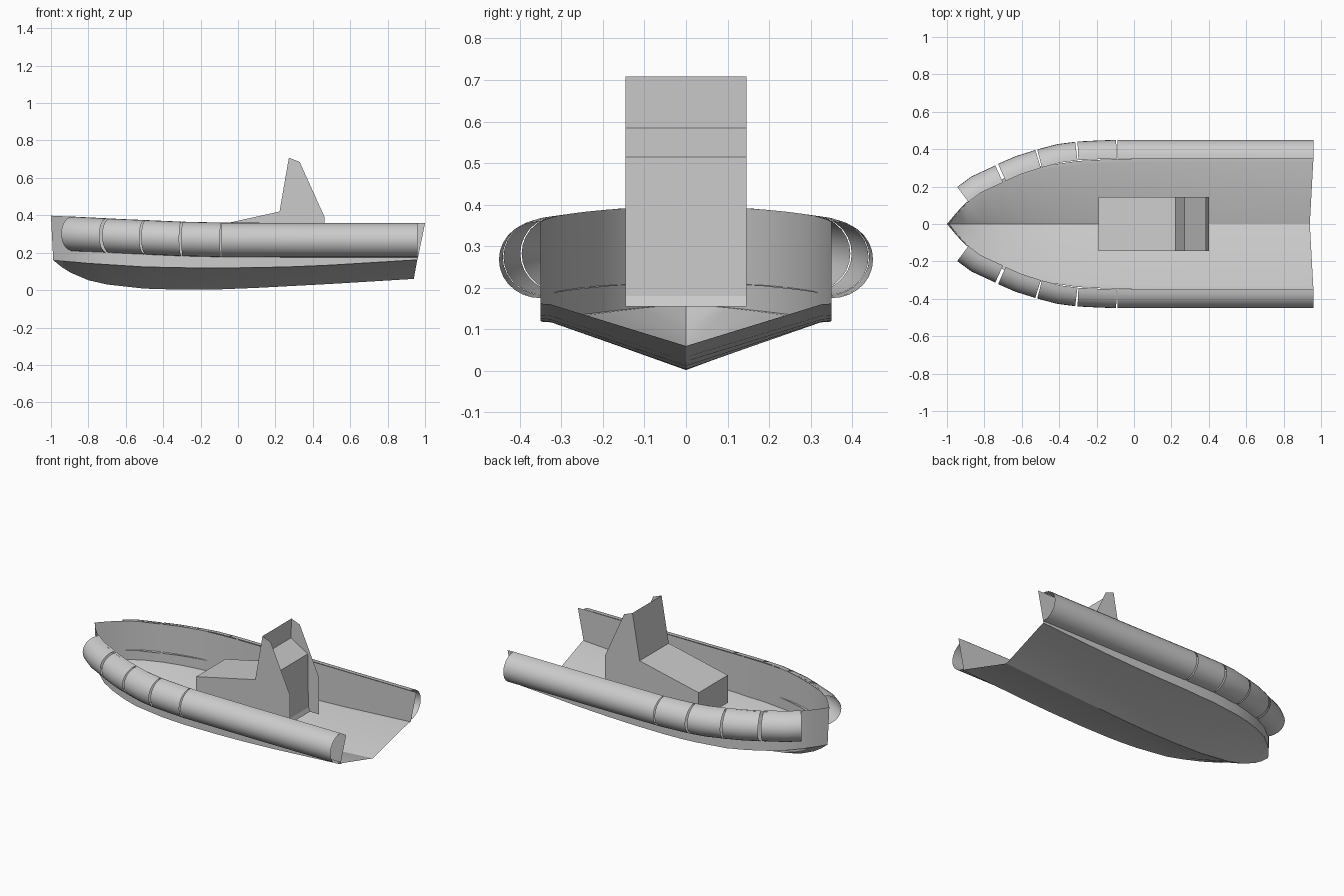
import bpy, bmesh, math
from mathutils import Vector

cube = bpy.data.objects.get("Cube")
if cube:
    bpy.data.objects.remove(cube)

grey = bpy.data.materials.new("plain_grey")
grey.use_nodes = True
grey.diffuse_color = (0.6, 0.6, 0.6, 1)
grey.node_tree.nodes["Principled BSDF"].inputs["Base Color"].default_value = (0.6, 0.6, 0.6, 1)


def finish(name, bm, smooth=None):
    """Turn a bmesh into a named object, optionally smooth shaded."""
    bmesh.ops.remove_doubles(bm, verts=bm.verts, dist=0.0005)
    mesh = bpy.data.meshes.new(name)
    bm.to_mesh(mesh)
    bm.free()
    mesh.materials.append(grey)
    obj = bpy.data.objects.new(name, mesh)
    bpy.context.collection.objects.link(obj)
    if smooth:
        bpy.ops.object.select_all(action='DESELECT')
        obj.select_set(True)
        bpy.context.view_layer.objects.active = obj
        bpy.ops.object.shade_smooth_by_angle(angle=math.radians(smooth))
    return obj


def loft(bm, rows, flip=False):
    """Skin a list of equally long point rows with quads."""
    grid = [[bm.verts.new(p) for p in row] for row in rows]
    for a, b in zip(grid, grid[1:]):
        for i in range(len(a) - 1):
            quad = [a[i], a[i + 1], b[i + 1], b[i]]
            bm.faces.new(quad[::-1] if flip else quad)


def lookup(table, x):
    """Linear interpolation in a list of (x, value) pairs."""
    for (x0, v0), (x1, v1) in zip(table, table[1:]):
        if x <= x1:
            return v0 + (v1 - v0) * (x - x0) / (x1 - x0)
    return table[-1][1]


# Hull lines: half breadth, sheer, chine and keel along the length
BREADTH = [(-1, 0), (-.95, .06), (-.9, .112), (-.8, .19), (-.7, .242), (-.6, .28),
           (-.5, .308), (-.3, .337), (-.1, .348), (.1, .35), (1, .35)]
SHEER = [(-1, .398), (-.6, .378), (-.3, .365), (0, .358), (1, .358)]
CHINE = [(-1, .16), (-.8, .143), (-.5, .124), (-.2, .118), (.2, .121), (.5, .134), (1, .162)]
KEEL = [(-1, .16), (-.95, .122), (-.9, .093), (-.8, .053), (-.7, .03), (-.5, .008),
        (-.3, .002), (-.1, .004), (.1, .012), (1, .06)]
STATIONS = [-1, -.95, -.9, -.8, -.7, -.6, -.5, -.4, -.3, -.2, -.1, .1, .3, .5, .75, 1]

# Hull: open sheet with vertical sides, a narrow chine step and a V bottom
bm = bmesh.new()
for side in (1, -1):
    rows = []
    for x in STATIONS:
        w, chine, keel = lookup(BREADTH, x), lookup(CHINE, x), lookup(KEEL, x)
        stern = max(0, (x - .5) / .5)
        bow = .012 * max(0, (-x - .8) / .2)
        inner = w * .935
        rows.append([(x, side * w, lookup(SHEER, x)),
                     (x + bow - .04 * stern, side * w, chine),
                     (x + bow - .042 * stern, side * inner, chine - .004 * w),
                     (x + bow - .06 * stern, 0, keel)])
    loft(bm, rows, side < 0)
finish("hull", bm, 30)

# Fender collar: half-round sections that follow the sides, with wedge gaps
SECTIONS = [[(-.885, .118), (-.82, .167), (-.7, .222)],
            [(-.686, .23), (-.6, .268), (-.498, .3)],
            [(-.492, .302), (-.39, .329), (-.302, .34)],
            [(-.297, .341), (-.2, .346), (-.092, .35)],
            [(-.087, .35), (.4, .35), (.96, .35)]]
ARC = 14


def collar_section(name, path, side):
    pts = [Vector((x, y, 0)) for x, y in path]
    dirs = [(b - a).normalized() for a, b in zip(pts, pts[1:])]
    tangents = [dirs[0], (dirs[0] + dirs[1]).normalized(), dirs[1]]
    rows = []
    for p, t in zip(pts, tangents):
        out = Vector((-t.y, t.x, 0))
        middle = lookup(SHEER, p.x) - .091
        row = []
        for i in range(ARC + 1):
            a = math.pi * (.5 - i / ARC)
            q = p + out * (.1 * math.cos(a))
            row.append((q.x, side * q.y, middle + .092 * math.sin(a)))
        rows.append(row)
    bm = bmesh.new()
    loft(bm, rows, side < 0)
    finish(name, bm, 40)


for side, label in ((1, "back"), (-1, "front")):
    for n, path in enumerate(SECTIONS):
        collar_section(f"{label}_collar_{n + 1}", path, side)

# Console: folded sheet between two flat cheek plates that overhang it at the rear
HALF = .145
fold = [(-.19, .155), (-.19, .329), (.222, .42), (.272, .708),
        (.268, .585), (.385, .515), (.39, .18), (.4, .155)]
bm = bmesh.new()
loft(bm, [[(x, y, z) for x, z in fold] for y in (-HALF, HALF)], True)
finish("console_shell", bm)

cheek = [(-.19, .155), (.463, .155), (.463, .39), (.33, .685),
         (.272, .708), (.222, .42), (-.19, .329)]
for side, label in ((1, "back"), (-1, "front")):
    bm = bmesh.new()
    outline = [bm.verts.new((x, side * HALF, z)) for x, z in cheek]
    bm.faces.new(outline if side < 0 else outline[::-1])
    finish(f"{label}_console_cheek", bm)
